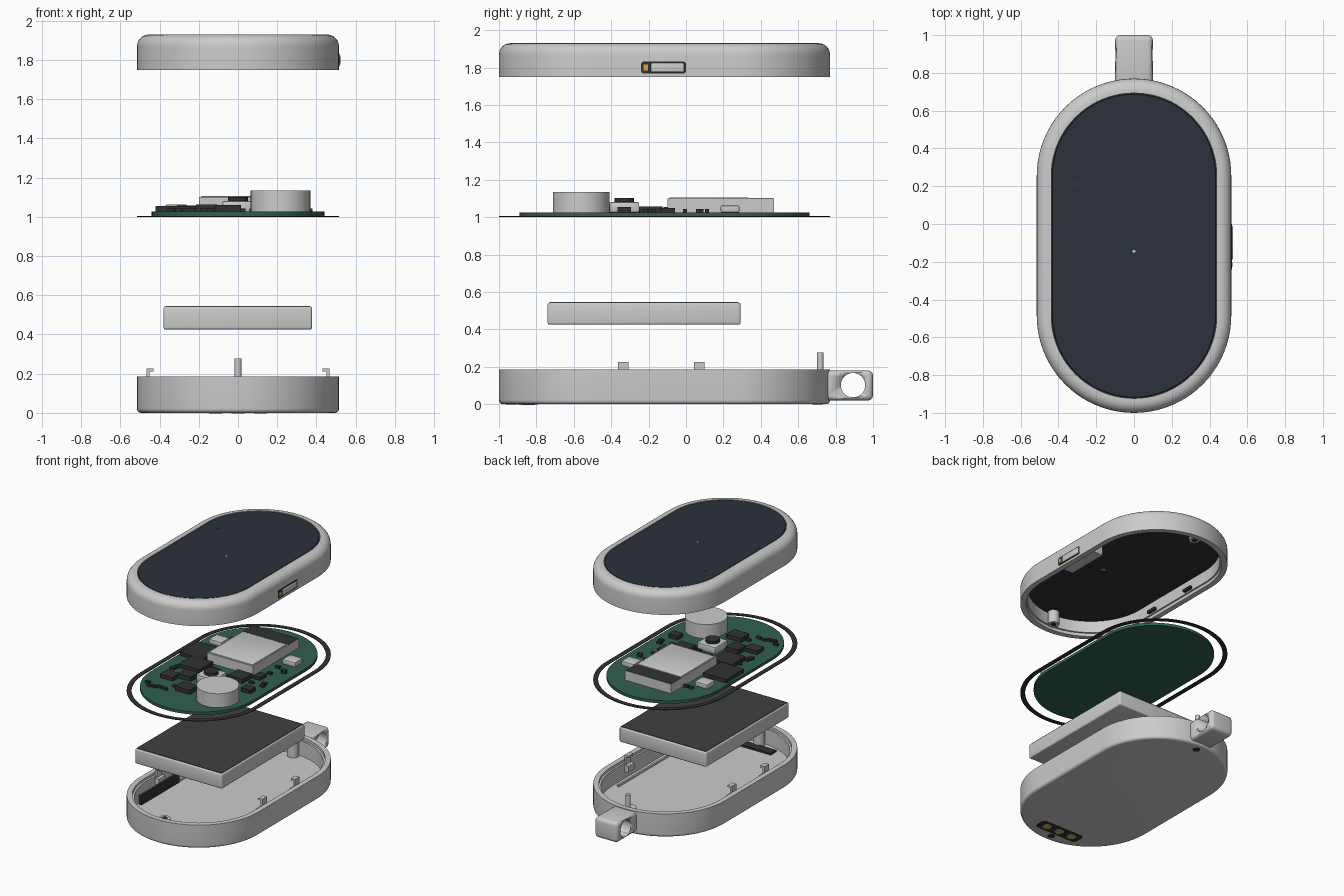
import bpy, bmesh, math, random
from mathutils import Matrix

if "Cube" in bpy.data.objects:
    bpy.data.objects.remove(bpy.data.objects["Cube"])

random.seed(4)
CY = -0.115          # middle of the capsule outline
R, S = 0.515, 0.37   # end radius and half straight length


def mat(name, *rgb):
    m = bpy.data.materials.new(name)
    m.diffuse_color = (*rgb, 1)
    m.use_nodes = True
    m.node_tree.nodes["Principled BSDF"].inputs["Base Color"].default_value = m.diffuse_color
    return m


PANEL = mat("panel_black", 0.025, 0.031, 0.045)
BLACK = mat("black", 0.03, 0.031, 0.033)
GREEN = mat("board_green", 0.03, 0.115, 0.08)
LABEL = mat("label_dark", 0.05, 0.052, 0.055)
GOLD = mat("gold", 0.6, 0.42, 0.12)
ORANGE = mat("orange", 0.9, 0.35, 0.03)
LIGHT = mat("pale_dot", 0.5, 0.75, 0.8)


def finish(bm, name, m=None):
    bmesh.ops.recalc_face_normals(bm, faces=bm.faces)
    me = bpy.data.meshes.new(name)
    bm.to_mesh(me)
    bm.free()
    me.shade_smooth()
    me.set_sharp_from_angle(angle=math.radians(35))
    ob = bpy.data.objects.new(name, me)
    bpy.context.collection.objects.link(ob)
    if m:
        me.materials.append(m)
    return ob


def capsule(name, profile, m=None, ring=False, straight=S, n=40):
    """Sweep (inset, z) points round the capsule outline."""
    bm = bmesh.new()
    loops = []
    for inset, z in profile:
        r, vs = R - inset, []
        for side in (1, -1):
            for i in range(n + 1):
                a = math.pi * i / n + (0 if side > 0 else math.pi)
                vs.append(bm.verts.new((r * math.cos(a), CY + side * straight + r * math.sin(a), z)))
        loops.append(vs)
    pairs = list(zip(loops, loops[1:] + loops[:1]))
    if not ring:
        pairs.pop()
        bm.faces.new(loops[0])
        bm.faces.new(loops[-1])
    for a, b in pairs:
        k = len(a)
        for i in range(k):
            j = (i + 1) % k
            bm.faces.new((a[i], a[j], b[j], b[i]))
    return finish(bm, name, m)


def box(name, x0, x1, y0, y1, z0, z1, m=None, bevel=0.0, seg=3, axis=None):
    """Box from limits; bevels all edges, or only those along one axis."""
    bm = bmesh.new()
    bmesh.ops.create_cube(bm, size=1)
    for v in bm.verts:
        v.co = ((x0 + x1) / 2 + v.co.x * (x1 - x0), (y0 + y1) / 2 + v.co.y * (y1 - y0),
                (z0 + z1) / 2 + v.co.z * (z1 - z0))
    if bevel:
        es = [e for e in bm.edges if axis is None
              or abs((e.verts[0].co - e.verts[1].co).normalized()[axis]) > 0.9]
        bmesh.ops.bevel(bm, geom=es, offset=bevel, segments=seg, profile=0.5, affect='EDGES')
    return finish(bm, name, m)


def chip(name, x, y, w, d, z0, h, m=None, bevel=0.0):
    return box(name, x - w / 2, x + w / 2, y - d / 2, y + d / 2, z0, z0 + h, m, bevel, 2)


def cyl(name, x, y, z0, z1, r, m=None, n=32):
    bm = bmesh.new()
    bmesh.ops.create_cone(bm, cap_ends=True, segments=n, radius1=r, radius2=r, depth=z1 - z0,
                          matrix=Matrix.Translation((x, y, (z0 + z1) / 2)))
    return finish(bm, name, m)


def fillet(r, z, top):
    """Quarter-round profile at an outer edge."""
    pts = [(r - r * math.cos(t * math.pi / 12), r * math.sin(t * math.pi / 12)) for t in range(7)]
    return [(i, z - r + h) if top else (i, z + r - h) for i, h in pts]


# bottom shell with floor and rim step
capsule("bottom_shell", fillet(0.022, 0, False)[::-1] + [(0, 0.185), (0.04, 0.185),
        (0.04, 0.165), (0.055, 0.165), (0.055, 0.045)])

# strap loop with cross hole
loop = box("strap_loop", -0.1, 0.1, 0.735, 1.0, 0.02, 0.18, None, 0.028, 4)
cutter = cyl("loop_cutter", 0, 0, -0.3, 0.3, 0.065, None, 48)
cutter.data.transform(Matrix.Translation((0, 0.893, 0.102)) @ Matrix.Rotation(math.pi / 2, 4, 'Y'))
cutter.hide_render = True
cutter.hide_viewport = True
mod = loop.modifiers.new("hole", 'BOOLEAN')
mod.object, mod.operation, mod.solver = cutter, 'DIFFERENCE', 'EXACT'

# locating pin, screw bosses and screw recesses
cyl("rear_boss", 0, 0.685, 0.04, 0.165, 0.042)
cyl("locating_pin", 0, 0.718, 0.04, 0.277, 0.018)
cyl("front_boss", 0, -0.91, 0.04, 0.165, 0.042)
cyl("front_boss_hole", 0, -0.91, 0.16, 0.167, 0.022, BLACK)
for y in (0.705, -0.935):
    cyl("screw_recess", 0, y, -0.001, 0.01, 0.028, BLACK)

# snap clips on both sides, with matching catches in the lid
for s in (-1, 1):
    for y in (-0.335, 0.07):
        def part(name, a, b, w, z0, z1, m=None):
            box(name, min(s * a, s * b), max(s * a, s * b), y - w, y + w, z0, z1, m)
        part("clip_stem", 0.452, 0.467, 0.028, 0.1, 0.226)
        part("clip_hook", 0.43, 0.467, 0.028, 0.212, 0.226)
        part("clip_base", 0.425, 0.467, 0.04, 0.1, 0.15)
        part("lid_catch", 0.437, 0.465, 0.04, 1.785, 1.805, BLACK)
    box("side_rail", min(s * 0.41, s * 0.425), max(s * 0.41, s * 0.425), -0.5, 0.25, 0.04, 0.06)
box("foam_strip", -0.425, -0.405, -0.62, -0.15, 0.04, 0.12, BLACK)

# charging contacts underneath and their carrier inside
box("contact_plate", -0.19, 0.19, -0.9, -0.79, -0.001, 0.02, BLACK, 0.03, 4, 2)
box("contact_carrier", -0.17, 0.17, -0.88, -0.81, 0.04, 0.06, BLACK)
for x in (-0.115, 0, 0.115):
    cyl("contact_pad", x, -0.845, -0.003, 0.01, 0.034, GOLD)

# battery and label
box("battery", -0.38, 0.378, -0.74, 0.292, 0.425, 0.543, None, 0.012)
box("battery_label", -0.37, 0.368, -0.73, 0.282, 0.54, 0.546, LABEL)

# gasket ring and circuit board
capsule("gasket", [(0, 1.0), (0, 1.005), (0.035, 1.005), (0.035, 1.0)], BLACK, ring=True)
capsule("circuit_board", [(0.075, 1.004), (0.075, 1.026)], GREEN, straight=0.335)

# main board components
B = 1.025
box("radio_module", -0.2, 0.2, -0.1, 0.47, B, 1.1)
box("radio_shield", -0.19, 0.19, -0.09, 0.335, 1.09, 1.106, None, 0.005, 2)
box("antenna_area", -0.197, 0.197, 0.34, 0.467, 1.09, 1.102, BLACK)
cyl("vibration_motor", 0.217, -0.56, B, 1.135, 0.152, None, 64)
chip("switch_body", 0, -0.33, 0.16, 0.16, B, 0.055, None, 0.008)
cyl("switch_button", 0, -0.33, 1.07, 1.102, 0.052, BLACK)
for x, y in ((0.31, 0.235), (-0.315, 0.215)):
    chip("crystal", x, y, 0.11, 0.1, B, 0.037, None, 0.006)
for x, y, w, d, h in ((-0.32, -0.01, 0.2, 0.22, 0.03), (-0.22, -0.21, 0.18, 0.17, 0.032),
                      (0.15, -0.19, 0.13, 0.12, 0.032), (-0.05, -0.57, 0.13, 0.1, 0.035),
                      (-0.16, -0.39, 0.11, 0.1, 0.038), (-0.27, -0.46, 0.11, 0.09, 0.03),
                      (0.32, -0.33, 0.08, 0.07, 0.03), (0.26, -0.1, 0.06, 0.08, 0.025)):
    chip("chip", x, y, w, d, B, h, BLACK)
# small parts scattered along free strips
for x0, x1, y0, y1, k in ((-0.36, -0.12, -0.68, -0.55, 6), (0.24, 0.38, -0.25, 0.14, 7),
                          (-0.4, -0.26, -0.36, -0.14, 6), (-0.1, 0.1, -0.48, -0.43, 3),
                          (-0.1, 0.08, -0.23, -0.14, 5), (-0.3, -0.22, 0.3, 0.38, 2)):
    for _ in range(k):
        chip("small_part", random.uniform(x0, x1), random.uniform(y0, y1), 0.035, 0.022, B, 0.018, BLACK)

# lid frame and top panel
capsule("lid_frame", [(0, 1.75)] + fillet(0.06, 1.93, True) + [(0.077, 1.93), (0.077, 1.87),
        (0.055, 1.87), (0.055, 1.775), (0.042, 1.775), (0.042, 1.75)], ring=True)
capsule("top_panel", [(0.081, 1.885), (0.081, 1.926), (0.084, 1.929)], PANEL)
capsule("panel_tray", [(0.06, 1.865), (0.06, 1.888)], BLACK)
for x in (-0.317, 0.312):
    cyl("panel_port", x, 0.207, 1.92, 1.9295, 0.013, LABEL, 20)
    cyl("panel_port_hole", x, 0.207, 1.92, 1.93, 0.009, BLACK, 20)
cyl("status_light", 0, -0.145, 1.92, 1.9305, 0.008, LIGHT, 16)

# lid underside posts
for y in (0.685, -0.91):
    cyl("lid_post", 0, y, 1.765, 1.87, 0.042)
    cyl("lid_post_hole", 0, y, 1.763, 1.77, 0.02, BLACK)
cyl("panel_nub", 0.12, -0.2, 1.84, 1.87, 0.025, BLACK)

# side button: surround, orange marker, key and inner body
box("button_surround", 0.49, 0.518, -0.24, 0.0, 1.768, 1.832, BLACK, 0.014, 3, 0)
box("button_key", 0.5, 0.524, -0.188, -0.01, 1.776, 1.824, None, 0.006)
box("button_marker", 0.5, 0.521, -0.228, -0.203, 1.784, 1.816, ORANGE)
box("button_body", 0.34, 0.462, -0.29, 0.05, 1.795, 1.87)
